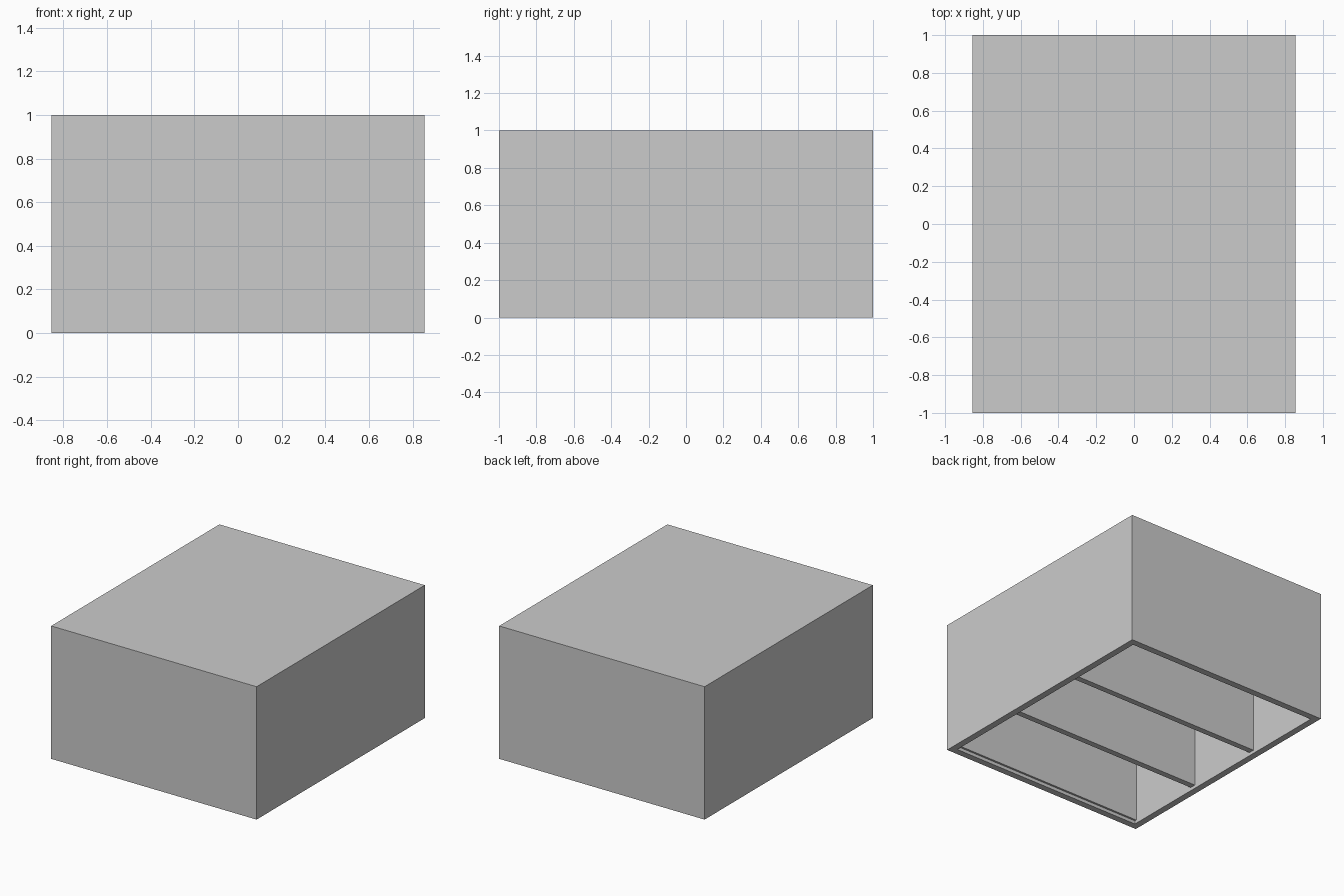
import bpy

if "Cube" in bpy.data.objects:
    bpy.data.objects.remove(bpy.data.objects["Cube"])

W, D, H = 1.71, 2.0, 1.0   # outer size
T = 0.05                   # wall thickness
RECESS = 0.025             # dividers stop short of the open underside


def box(name, lo, hi):
    bpy.ops.mesh.primitive_cube_add(size=1, location=[(a + b) / 2 for a, b in zip(lo, hi)])
    ob = bpy.context.object
    ob.name = name
    ob.scale = [b - a for a, b in zip(lo, hi)]
    bpy.ops.object.transform_apply(location=False, rotation=False, scale=True)
    return ob


# Outer case: a box hollowed from below
case = box("case", (-W / 2, -D / 2, 0), (W / 2, D / 2, H))
cutter = box("case_cutter", (-W / 2 + T, -D / 2 + T, -0.2), (W / 2 - T, D / 2 - T, H - T))
cutter.hide_render = True
cutter.hide_set(True)
cut = case.modifiers.new("hollow", 'BOOLEAN')
cut.operation = 'DIFFERENCE'
cut.solver = 'EXACT'
cut.object = cutter

# Dividers spanning the case, the first one lying against the front wall
pitch = (D - 2 * T) / 3
for i in range(3):
    back = -D / 2 + T + 0.015 + i * pitch
    thick = 0.015 if i == 0 else 0.045
    box(f"divider_{i + 1}", (-W / 2 + T, back - thick, RECESS), (W / 2 - T, back, H - T))
